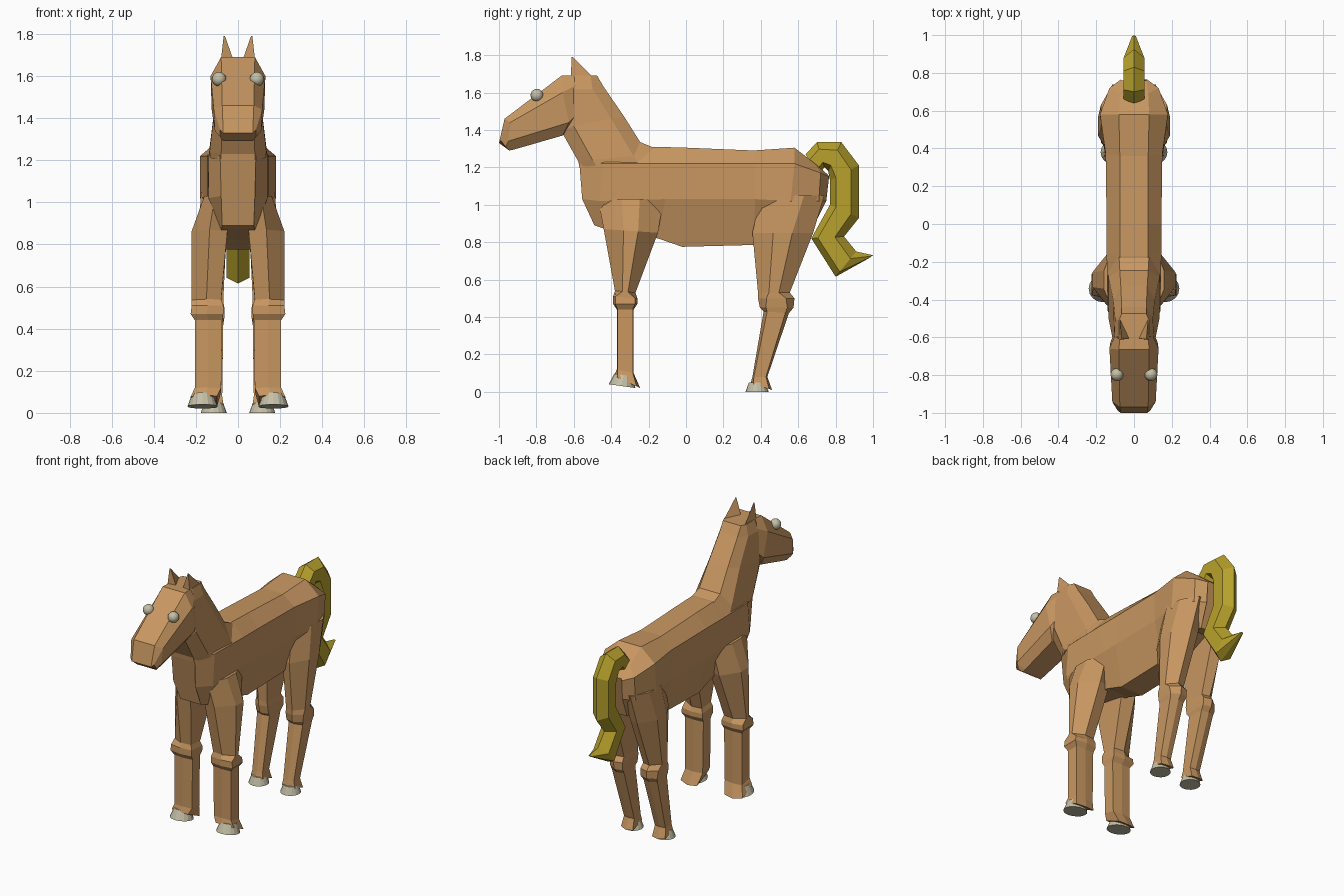
import bpy, bmesh
from math import radians
from mathutils import Vector


def material(name, rgb):
    m = bpy.data.materials.new(name)
    m.diffuse_color = (*rgb, 1)
    return m


COAT = material("coat", (0.58, 0.31, 0.12))
HAIR = material("hair", (0.48, 0.36, 0.025))
HORN = material("horn", (0.55, 0.52, 0.38))


def loft(name, rings, mat):
    """Skin a list of closed rings and cap both ends."""
    bm = bmesh.new()
    rows = [[bm.verts.new(p) for p in r] for r in rings]
    n = len(rows[0])
    for a, b in zip(rows, rows[1:]):
        for i in range(n):
            j = (i + 1) % n
            bm.faces.new((a[i], a[j], b[j], b[i]))
    bm.faces.new(rows[0])
    bm.faces.new(rows[-1])
    bmesh.ops.remove_doubles(bm, verts=bm.verts, dist=0.0005)
    bmesh.ops.recalc_face_normals(bm, faces=bm.faces)
    me = bpy.data.meshes.new(name)
    bm.to_mesh(me)
    bm.free()
    me.materials.append(mat)
    ob = bpy.data.objects.new(name, me)
    bpy.context.collection.objects.link(ob)
    return ob


def mirrored(half):
    return list(half) + [(-x, y, z) for x, y, z in reversed(half)]


# Trunk: sections from chest to rump (top edge, upper side, lower side, bottom edge)
loft("body", [mirrored(h) for h in [
    [(.075, -.565, 1.23), (.085, -.57, 1.22), (.08, -.555, 1.03), (.075, -.49, .89)],
    [(.08, -.42, 1.28), (.14, -.44, 1.22), (.14, -.46, 1.02), (.08, -.43, .87)],
    [(.075, -.17, 1.31), (.145, -.15, 1.22), (.145, -.11, 1.03), (.08, -.15, .82)],
    [(.075, 0, 1.305), (.145, 0, 1.22), (.145, 0, 1.03), (.08, -.02, .775)],
    [(.075, .36, 1.29), (.15, .37, 1.22), (.15, .37, 1.03), (.08, .36, .785)],
    [(.08, .58, 1.305), (.18, .58, 1.22), (.18, .56, 1.02), (.08, .5, .86)],
    [(.075, .69, 1.22), (.13, .72, 1.17), (.13, .71, 1.02), (.07, .6, .9)],
    [(.065, .76, 1.16), (.07, .765, 1.15), (.065, .75, 1.02), (.05, .68, .88)],
]], COAT)

# Neck: sections from shoulders to poll (front edge, two sides, crest)
loft("neck", [mirrored(h) for h in [
    [(.08, -.57, 1.2), (.13, -.48, 1.21), (.14, -.25, 1.21), (.08, -.16, 1.3)],
    [(.08, -.575, 1.23), (.135, -.5, 1.24), (.135, -.28, 1.26), (.075, -.245, 1.335)],
    [(.075, -.665, 1.39), (.115, -.6, 1.42), (.11, -.4, 1.46), (.07, -.33, 1.47)],
    [(.07, -.66, 1.6), (.105, -.6, 1.62), (.1, -.5, 1.62), (.065, -.44, 1.63)],
    [(.075, -.61, 1.69), (.08, -.59, 1.69), (.08, -.51, 1.69), (.065, -.475, 1.69)],
]], COAT)

# Head: sections from cheek to muzzle
loft("head", [mirrored(h) for h in [
    [(.075, -.6, 1.69), (.09, -.57, 1.65), (.1, -.57, 1.5), (.07, -.6, 1.43)],
    [(.08, -.665, 1.69), (.13, -.66, 1.6), (.125, -.625, 1.44), (.08, -.66, 1.37)],
    [(.075, -.97, 1.46), (.115, -.94, 1.44), (.11, -.95, 1.34), (.07, -.92, 1.295)],
    [(.07, -1, 1.33), (.085, -.99, 1.345), (.085, -.965, 1.31), (.07, -.945, 1.29)],
]], COAT)


# Tail: pairs of outer and inner ridge points, hexagonal section
def tail_ring(oy, oz, iy, iz, w):
    o, i = Vector((0, oy, oz)), Vector((0, iy, iz))
    s, t = o.lerp(i, .28), o.lerp(i, .8)
    return [o, (w, s.y, s.z), (w, t.y, t.z), i, (-w, t.y, t.z), (-w, s.y, s.z)]


loft("tail", [tail_ring(*r) for r in [
    (.64, 1.27, .7, 1.15, .055), (.70, 1.335, .74, 1.2, .055),
    (.83, 1.335, .76, 1.18, .055), (.925, 1.21, .77, 1.13, .055),
    (.925, .93, .77, 1.0, .055), (.845, .83, .67, .82, .055),
    (.91, .75, .80, .615, .055), (1.0, .73, .98, .715, .01),
]], HAIR)


# Leg ring: heights front/back, depth range, inner/outer x, outer face width factor
def leg_ring(s, zf, zb, yf, yb, xi, xo, k):
    c, h, xm = (yf + yb) / 2, (yb - yf) / 2, (xi + xo) / 2
    def z(y):
        return zf + (zb - zf) * (y - yf) / (yb - yf)
    pts = [(xm, yf), (xo, c - h * .9 * k), (xo, c + h * .9 * k),
           (xm, yb), (xi, c + h * .85), (xi, c - h * .85)]
    return [(s * x, y, z(y)) for x, y in pts]


FRONT = [
    (1.03, 1.03, -.47, -.12, .06, .16, .3), (.87, .85, -.44, -.15, .05, .22, .3),
    (.54, .53, -.38, -.27, .08, .22, .3), (.51, .5, -.39, -.26, .07, .22, .9),
    (.47, .47, -.39, -.26, .07, .225, .9), (.44, .44, -.37, -.28, .075, .205, 1),
    (.12, .10, -.37, -.28, .08, .205, 1), (.085, .02, -.385, -.245, .1, .225, .8),
]
REAR = [
    (1.05, 1.05, .4, .74, .05, .175, .4), (.85, .85, .355, .68, .055, .19, .35),
    (.53, .53, .385, .555, .07, .175, .35), (.50, .5, .385, .58, .065, .175, .6),
    (.45, .45, .395, .575, .065, .17, .7), (.43, .42, .415, .55, .07, .165, .8),
    (.08, .08, .355, .435, .075, .15, .9), (.045, .01, .345, .46, .07, .16, .8),
]


def hoof(name, x, y, z, r, h, tilt):
    bpy.ops.mesh.primitive_cone_add(vertices=16, radius1=r, radius2=r * .7, depth=h,
                                    location=(x, y, z), rotation=(radians(tilt), 0, 0))
    ob = bpy.context.object
    ob.name = name
    ob.data.materials.append(HORN)


for side, s in (("right", 1), ("left", -1)):
    loft(f"{side}_front_leg", [leg_ring(s, *r) for r in FRONT], COAT)
    loft(f"{side}_rear_leg", [leg_ring(s, *r) for r in REAR], COAT)
    hoof(f"{side}_front_hoof", s * .168, -.338, .06, .072, .06, -8)
    hoof(f"{side}_rear_hoof", s * .115, .38, .025, .062, .05, 0)
    # Ear: tapered wedge leaning forward
    loft(f"{side}_ear", [
        [(s * .025, -.605, 1.685), (s * .08, -.615, 1.685), (s * .075, -.5, 1.685)],
        [(s * .062, -.61, 1.79), (s * .068, -.612, 1.79), (s * .066, -.605, 1.79)],
    ], COAT)
    # Eye
    bpy.ops.mesh.primitive_uv_sphere_add(segments=16, ring_count=10, radius=.034,
                                         location=(s * .09, -.797, 1.585))
    eye = bpy.context.object
    eye.name = f"{side}_eye"
    eye.data.materials.append(HORN)
    bpy.ops.object.shade_smooth()
